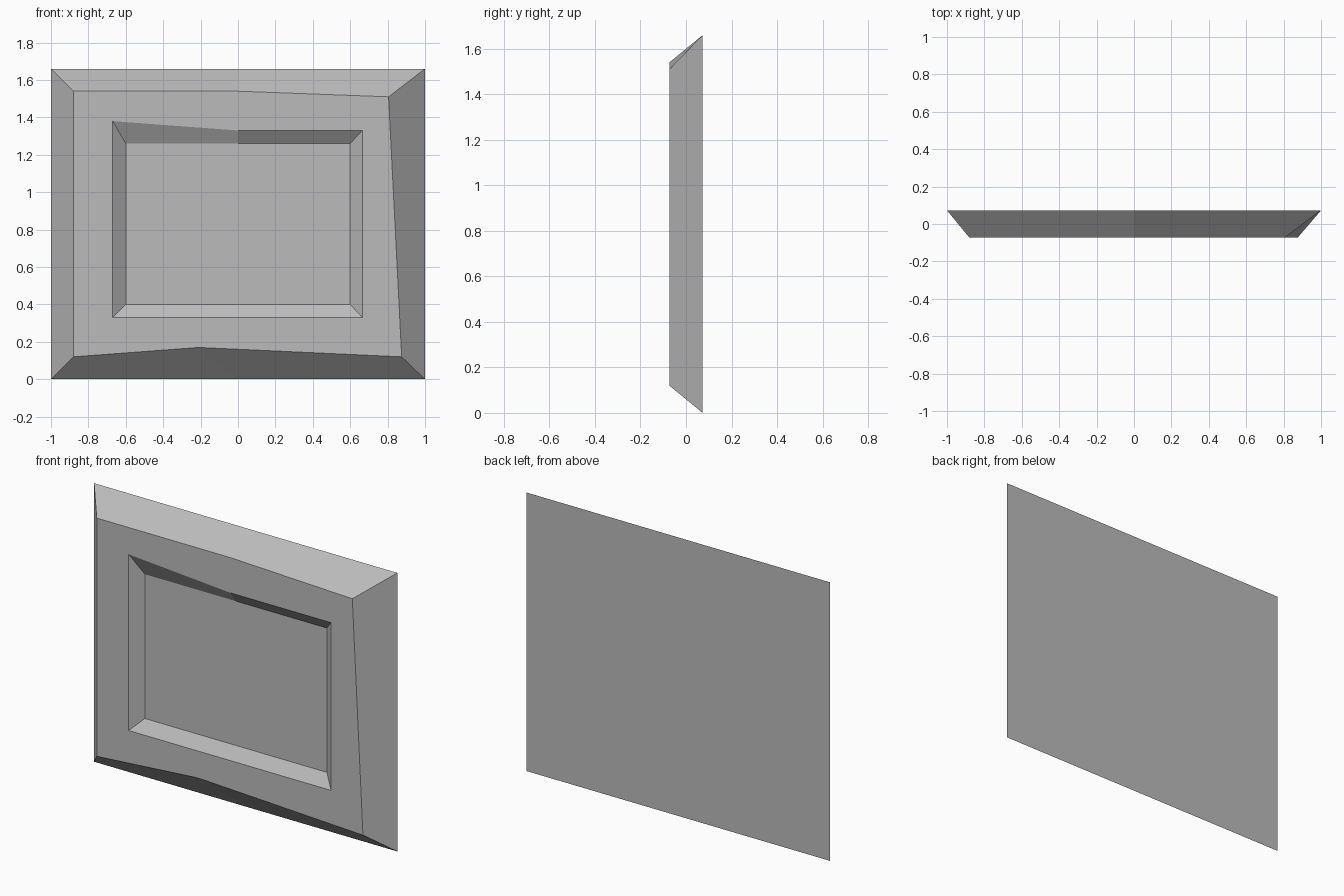
import bpy
import bmesh

cube = bpy.data.objects.get("Cube")
if cube:
    bpy.data.objects.remove(cube, do_unlink=True)

# One plain stone colour
stone = bpy.data.materials.new("grey stone")
stone.use_nodes = True
grey = (0.5, 0.5, 0.5, 1)
stone.diffuse_color = grey
stone.node_tree.nodes["Principled BSDF"].inputs["Base Color"].default_value = grey

FRONT, BACK, PANEL = -0.073, 0.073, -0.02

# Outlines run from lower left, along the bottom, up and back over the top
back_rim = [(-1, 0), (0, 0), (1, 0), (1, 1.66), (0, 1.66), (-1, 1.66)]
front_rim = [(-0.88, 0.12), (-0.21, 0.17), (0.875, 0.12),
             (0.805, 1.51), (0, 1.54), (-0.88, 1.54)]
recess_rim = [(-0.67, 0.33), (0, 0.33), (0.665, 0.33),
              (0.665, 1.33), (0, 1.33), (-0.67, 1.38)]
recess_floor = [(-0.6, 0.4), (0, 0.4), (0.6, 0.4),
                (0.6, 1.26), (0, 1.26), (-0.6, 1.26)]

bm = bmesh.new()


def ring(outline, y):
    return [bm.verts.new((x, y, z)) for x, z in outline]


def bridge(outer, inner):
    for i in range(len(outer)):
        j = (i + 1) % len(outer)
        bm.faces.new((outer[i], outer[j], inner[j], inner[i]))


# Chamfered block, front border, recess walls, then the two flat panels
rings = [ring(back_rim, BACK), ring(front_rim, FRONT),
         ring(recess_rim, FRONT), ring(recess_floor, PANEL)]
for outer, inner in zip(rings, rings[1:]):
    bridge(outer, inner)
bm.faces.new(rings[-1])
bm.faces.new(rings[0][::-1])
bmesh.ops.recalc_face_normals(bm, faces=bm.faces)

mesh = bpy.data.meshes.new("stone_panel")
bm.to_mesh(mesh)
bm.free()
mesh.materials.append(stone)
panel = bpy.data.objects.new("stone_panel", mesh)
bpy.context.collection.objects.link(panel)
